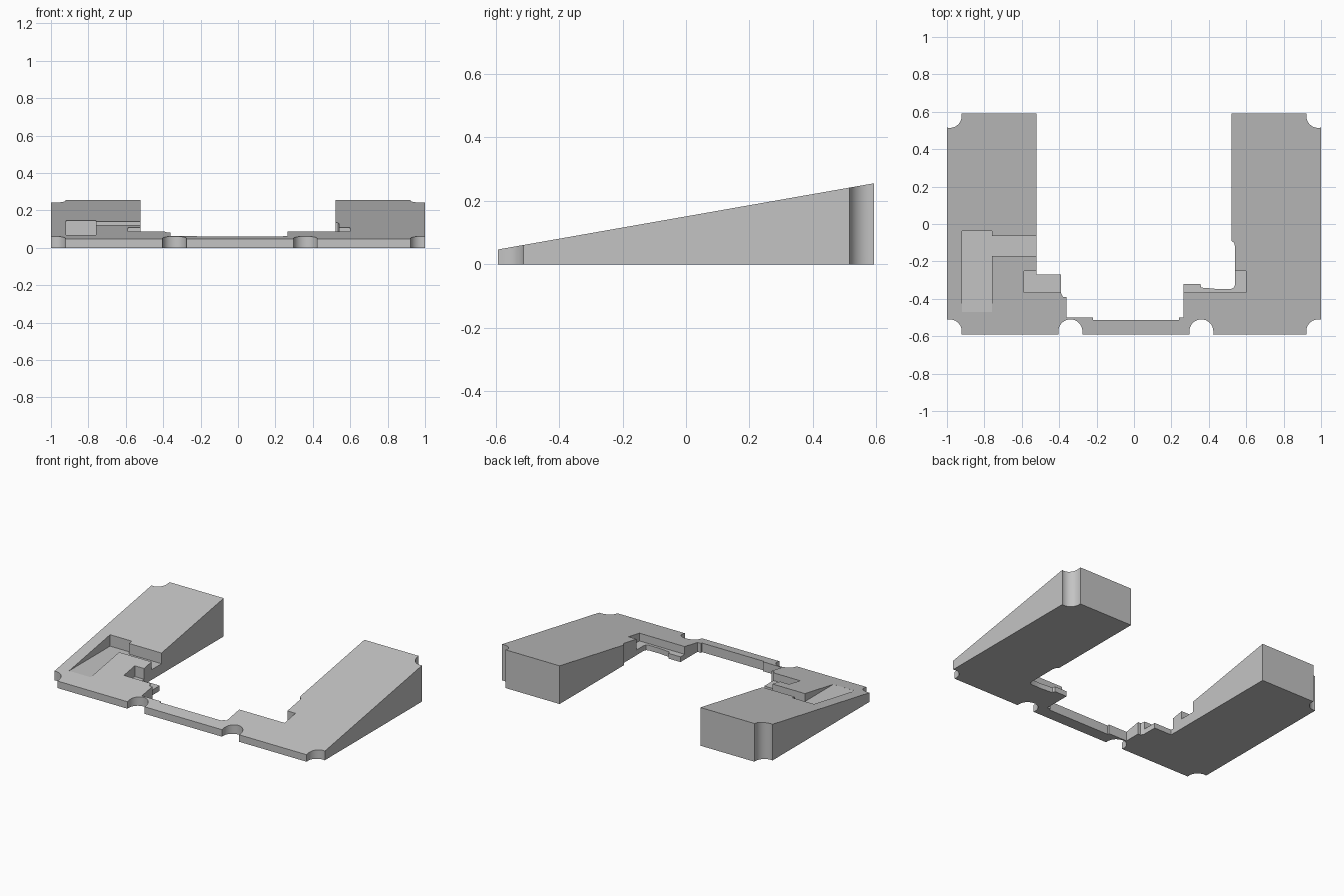
import bpy, bmesh

cube = bpy.data.objects.get("Cube")
if cube:
    bpy.data.objects.remove(cube)

HALF_DEPTH = 0.592
SLOPE = 0.176
MID_HEIGHT = 0.151

grey = bpy.data.materials.new("light grey")
grey.use_nodes = True
grey.diffuse_color = (0.55, 0.55, 0.55, 1)
grey.node_tree.nodes["Principled BSDF"].inputs["Base Color"].default_value = (0.55, 0.55, 0.55, 1)


def add_object(name, bm):
    bmesh.ops.recalc_face_normals(bm, faces=bm.faces)
    mesh = bpy.data.meshes.new(name)
    bm.to_mesh(mesh)
    bm.free()
    mesh.materials.append(grey)
    obj = bpy.data.objects.new(name, mesh)
    bpy.context.collection.objects.link(obj)
    return obj


def sloped_slab(name, outline):
    """Extrude a plan outline and shear its top to the ramp angle."""
    bm = bmesh.new()
    base = bm.faces.new([bm.verts.new((x, y, 0)) for x, y in outline])
    ext = bmesh.ops.extrude_face_region(bm, geom=[base])
    for v in ext["geom"]:
        if isinstance(v, bmesh.types.BMVert):
            v.co.z = MID_HEIGHT + SLOPE * v.co.y
    return add_object(name, bm)


def box_cutter(name, x0, x1, y0, y1, floor, top=0.5):
    bm = bmesh.new()
    bmesh.ops.create_cube(bm, size=1)
    for v in bm.verts:
        v.co = (x1 if v.co.x > 0 else x0, y1 if v.co.y > 0 else y0, top if v.co.z > 0 else floor)
    return add_object(name, bm)


def hole_cutter(name, x, y):
    """Round hole that opens straight out through the nearest edge."""
    bm = bmesh.new()
    bmesh.ops.create_cone(bm, cap_ends=True, segments=48, radius1=0.064, radius2=0.064, depth=2)
    for v in bm.verts:
        v.co.x += x
        if v.co.y * y > 0.0001:
            v.co.y *= 3
        v.co.y += y
    return add_object(name, bm)


# Plan outline: outer edge, then the stepped inner edge from left arm to right arm
outline = [
    (1, HALF_DEPTH), (1, -HALF_DEPTH), (-1, -HALF_DEPTH), (-1, HALF_DEPTH),
    (-0.52, HALF_DEPTH), (-0.52, -0.27), (-0.39, -0.27), (-0.39, -0.37),
    (-0.38, -0.39), (-0.36, -0.39), (-0.36, -0.5), (-0.22, -0.5),
    (-0.22, -0.512), (0.24, -0.512), (0.24, -0.5), (0.265, -0.5),
    (0.265, -0.32), (0.355, -0.32), (0.36, -0.34), (0.44, -0.347),
    (0.52, -0.347), (0.534, -0.34), (0.54, -0.325), (0.54, -0.12),
    (0.535, -0.1), (0.52, -0.09), (0.52, HALF_DEPTH),
]
body = sloped_slab("wedge_frame", outline)

# Round notches for screws along the front and at the back corners
cutters = [hole_cutter("front_notch", x, -0.574) for x in (-0.985, -0.34, 0.36, 0.985)]
cutters += [hole_cutter("back_notch", x, 0.578) for x in (-0.985, 0.985)]

# Flat-floored pocket with a side channel, and a recess beside each arm
cutters += [
    box_cutter("long_pocket", -0.92, -0.76, -0.47, -0.037, 0.068),
    box_cutter("side_channel", -0.77, -0.5, -0.17, -0.065, 0.068),
    box_cutter("right_recess", -0.588, -0.37, -0.365, -0.25, 0.035),
    box_cutter("left_recess", 0.25, 0.6, -0.365, -0.25, 0.035),
]

bpy.ops.object.select_all(action="DESELECT")
bpy.context.view_layer.objects.active = body
body.select_set(True)
for cutter in cutters:
    cutter.hide_render = True
    mod = body.modifiers.new(cutter.name, "BOOLEAN")
    mod.operation = "DIFFERENCE"
    mod.solver = "EXACT"
    mod.object = cutter
    bpy.ops.object.modifier_apply(modifier=mod.name)
for cutter in cutters:
    bpy.data.objects.remove(cutter)

bpy.ops.object.shade_smooth_by_angle()
